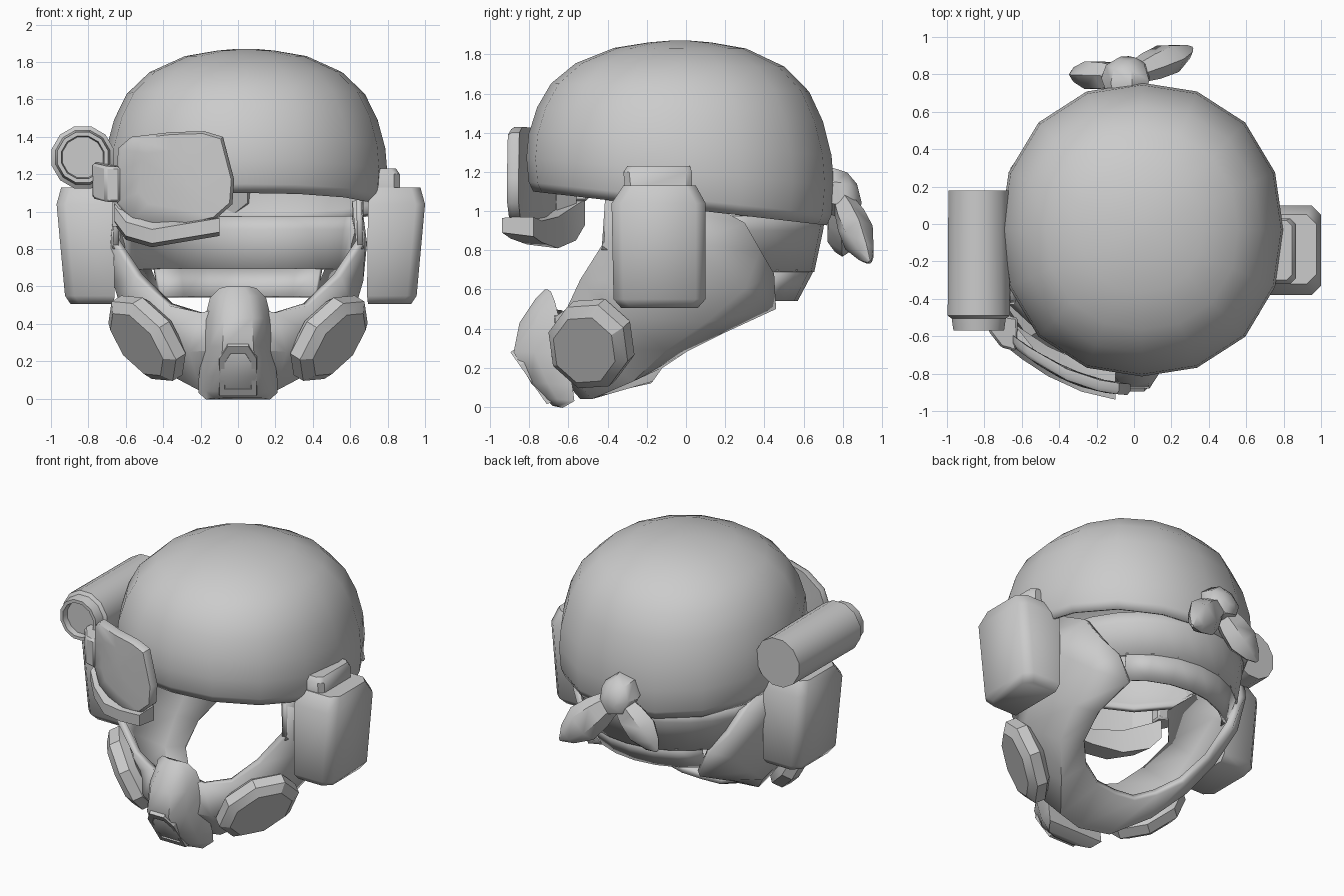
import bpy, bmesh, math
from mathutils import Vector

if "Cube" in bpy.data.objects:
    bpy.data.objects.remove(bpy.data.objects["Cube"])

grey = bpy.data.materials.new("grey")
grey.diffuse_color = (0.6, 0.6, 0.6, 1)
grey.use_nodes = True
grey.node_tree.nodes["Principled BSDF"].inputs["Base Color"].default_value = grey.diffuse_color


def make(name, verts, faces, angle=35, thick=0, bevel=0, mirror=False):
    me = bpy.data.meshes.new(name)
    me.from_pydata([tuple(v) for v in verts], [], faces)
    bm = bmesh.new()
    bm.from_mesh(me)
    bmesh.ops.remove_doubles(bm, verts=bm.verts, dist=1e-4)
    bmesh.ops.recalc_face_normals(bm, faces=bm.faces)
    bm.to_mesh(me)
    bm.free()
    me.materials.append(grey)
    ob = bpy.data.objects.new(name, me)
    bpy.context.collection.objects.link(ob)
    if mirror:
        m = ob.modifiers.new("mirror", 'MIRROR')
        m.use_clip = True
    if thick:
        s = ob.modifiers.new("shell", 'SOLIDIFY')
        s.thickness, s.offset = thick, -1
    if bevel:
        b = ob.modifiers.new("bevel", 'BEVEL')
        b.width, b.segments = bevel, 1
    bpy.ops.object.select_all(action='DESELECT')
    ob.select_set(True)
    bpy.context.view_layer.objects.active = ob
    bpy.ops.object.shade_smooth_by_angle(angle=math.radians(angle))
    return ob


def loft(rings, closed=True, start=True, end=True):
    """Skin a list of equal-length point rows."""
    n = len(rings[0])
    verts = [p for r in rings for p in r]
    faces = [(i * n + j, i * n + (j + 1) % n, (i + 1) * n + (j + 1) % n, (i + 1) * n + j)
             for i in range(len(rings) - 1) for j in range(n if closed else n - 1)]
    if closed and start:
        faces.append(tuple(range(n)))
    if closed and end:
        faces.append(tuple(range(len(verts) - n, len(verts))))
    return verts, faces


def spun(c, axes, profile, n):
    """Rings of n points around axis w; profile is (scale, distance along w)."""
    u, v, w = axes
    return [[c + w * d + u * r * math.cos(2 * math.pi * (k + .5) / n)
             + v * r * math.sin(2 * math.pi * (k + .5) / n) for k in range(n)] for r, d in profile]


# helmet dome: squarish rings above a sloping rim
def dome_ring(f, t, n=16):
    ring = []
    for k in range(n):
        a = 2 * math.pi * k / n
        c, s = math.cos(a), math.sin(a)
        q = (abs(c) ** 2.2 + abs(s) ** 2.2) ** (-1 / 2.2)
        x, y = 0.042 + 0.757 * f * q * c, -0.03 + 0.785 * f * q * s
        rim = 1.01 - 0.115 * y
        ring.append((x, y, rim + t * (1.87 - rim)))
    return ring


profile = [(.955, 0), (.985, .06), (1, .22), (.985, .38), (.93, .56), (.84, .72),
           (.68, .855), (.43, .955), (.2, .99), (.07, 1)]
v, f = loft([dome_ring(*p) for p in profile], start=False)
make("helmet_dome", v, f, 50, thick=0.03)

# mask shell: upper edge, middle, jaw corner, neck edge of each column from chin to ear
cols = [[(0, -.68, .5), (0, -.74, .27), (0, -.54, .04), (0, -.18, .12)],
        [(.2, -.67, .46), (.26, -.66, .25), (.2, -.48, .04), (.15, -.17, .13)],
        [(.38, -.61, .5), (.47, -.48, .3), (.37, -.27, .13), (.29, -.12, .2)],
        [(.55, -.54, .65), (.62, -.34, .46), (.52, -.1, .29), (.41, 0, .28)],
        [(.68, -.42, .84), (.67, -.18, .63), (.58, .1, .43), (.46, .2, .38)],
        [(.66, -.4, 1.06), (.69, .02, .83), (.6, .3, .6), (.43, .46, .5)],
        [(.66, .08, 1.06), (.66, .3, .94), (.6, .38, .8), (.5, .45, .68)]]
v, f = loft(cols, closed=False)
make("mask_shell", v, f, 45, thick=0.05, mirror=True)

# temple strap linking mask and dome
v, f = loft([[(.64, -.43, .8), (.64, -.25, .8)], [(.63, -.41, 1.1), (.64, -.2, 1.1)]], False)
make("temple_strap", v, f, thick=0.03, mirror=True)

# snout rows: height, front y, back y, half width
rows = [(.6, -.72, -.69, .06), (.55, -.77, -.67, .11), (.43, -.85, -.64, .14), (.28, -.88, -.62, .15),
        (.12, -.79, -.58, .17), (.04, -.715, -.57, .17), (.005, -.68, -.63, .13)]
rings = []
for z, y, back, w in rows:
    half = [(w + .04, back, z - .01), (w, y + (back - y) * .4, z), (w * .55, y, z)]
    rings.append(half + [(-x, q, h) for x, q, h in reversed(half)])
v, f = loft(rings)
make("snout", v, f, 50)

# exhaust valve: framed port on the sloping lower snout
port = [(.05, .27), (.09, .21), (.09, .03), (-.09, .03), (-.09, .21), (-.05, .27)]


def port_ring(s, d):
    out = []
    for x, z in port:
        h = .14 + (z - .14) * s
        out.append((x * s, -.69 - .70 * h - d, h - .5 * d))
    return out


v, f = loft([port_ring(1.15, -.03), port_ring(1.1, .008), port_ring(.8, .008), port_ring(.72, -.02)])
make("valve_port", v, f, 20)

# cheek filters
for side in (1, -1):
    w = Vector((.74, -.5, -.45)).normalized()
    u = Vector((.62, .45, .6))
    u = (u - w * u.dot(w)).normalized()
    vv = w.cross(u)
    axes = [u * .28, vv * .225, w]
    rings = spun(Vector((.505, -.495, .312)), axes,
                 [(.8, -.1), (1, -.06), (1, .01), (.78, .05)], 8)
    rings = [[(p.x * side, p.y, p.z) for p in r] for r in rings]
    v, f = loft(rings)
    make("cheek_filter", v, f, 30)


# ear cups and their caps
def cup_ring(x0, x1, y0, y1, z, side, c=0.05):
    pts = [(x0, y0), (x1 - c, y0), (x1, y0 + c), (x1, y1 - c), (x1 - c, y1), (x0, y1)]
    return [(.015 + side * x, y, z) for x, y in pts]


for side in (1, -1):
    v, f = loft([cup_ring(.68, .91, -.33, .06, .505, side), cup_ring(.675, .94, -.37, .1, .55, side),
                 cup_ring(.68, .985, -.38, .1, 1.04, side), cup_ring(.7, .96, -.32, .05, 1.13, side)])
    make("ear_cup", v, f, 50)
    v, f = loft([cup_ring(.66, .85, -.31, .03, 1.1, side, .03), cup_ring(.66, .85, -.32, .03, 1.2, side, .03),
                 cup_ring(.67, .83, -.3, .02, 1.23, side, .03)])
    make("ear_cup_cap", v, f, 40)

# side lamp with recessed lens
axes = [Vector((1, 0, 0)), Vector((0, 0, 1)), Vector((0, -1, 0))]
v, f = loft(spun(Vector((-.83, 0, 1.29)), axes,
                 [(.168, -.18), (.172, .49), (.15, .505), (.14, .57), (.118, .57), (.112, .53)], 12))
make("side_lamp", v, f, 35)


# eye plate bent around the brow
def bend(x):
    return -.905 + .62 * x * x


def eye_ring(s, d):
    c = Vector((-.34, 1.18))
    out = []
    for x, z in [(-.64, 1.34), (-.57, 1.4), (-.36, 1.425), (-.18, 1.43), (-.08, 1.4), (-.02, 1.17),
                 (-.03, 1.04), (-.12, .96), (-.33, .91), (-.57, .95), (-.66, 1.05), (-.65, 1.2)]:
        p = c + (Vector((x, z)) - c) * s
        out.append((p.x, bend(p.x) + d, p.y))
    return out


rings = [eye_ring(.2, .06), eye_ring(.6, .055), eye_ring(1, .05), eye_ring(1, .01),
         eye_ring(.95, -.01), eye_ring(.6, -.012), eye_ring(.2, -.015)]
v, f = loft(rings)
make("eye_plate", v, f, 50)

# ledge below the eye plate
rings = []
for x, lo, hi in [(-.66, .93, 1.06), (-.6, .85, 1.03), (-.46, .81, .97), (-.28, .84, .95), (-.1, .87, .97)]:
    y = bend(x)
    rings.append([(x, y - .04, lo + .02), (x, y + .12, lo), (x, y + .12, hi), (x, y + .03, hi),
                  (x, y - .04, min(hi, lo + .095))])
v, f = loft(rings)
make("eye_ledge", v, f, 30)

# bracket joining eye plate to lamp and dome
v, f = loft([[(-.71, -.66, z), (-.63, -.68, z), (-.62, -.5, z), (-.76, -.48, z + .03), (-.78, -.57, z + .02)]
             for z in (1.05, 1.24)])
make("hinge_bracket", v, f, 30, bevel=.012)
v, f = loft([[(-.67, -.63, z), (-.59, -.68, z), (-.54, -.66, z), (-.62, -.56, z)] for z in (.92, 1.2)])
make("eye_plate_arm", v, f, 30)

# nape band with a lower lip
rings = []
for k in range(13):
    a = math.radians(14 + 152 * k / 12)
    c, s = math.cos(a), math.sin(a)
    rings.append([(.68 * c, .71 * s, .97), (.665 * c, .7 * s, .9), (.64 * c, .655 * s, .69)])
v, f = loft(rings, False)
make("nape_band", v, f, 40, thick=.035)
rings = []
for k in range(7):
    a = math.radians(45 + 90 * k / 6)
    c, s = math.cos(a), math.sin(a)
    rings.append([(.64 * c, .655 * s, .7), (.6 * c, .57 * s, .54)])
v, f = loft(rings, False)
make("nape_lip", v, f, 40, thick=.025)

# back knot with two leaf-shaped tails
axes = [Vector((1, 0, 0)), Vector((0, -.25, 1)), Vector((0, 1, 0))]
v, f = loft(spun(Vector((-.04, .76, 1.09)), axes, [(.1, -.08), (.135, .02), (.11, .09), (.05, .125)], 7))
make("knot", v, f, 45)
for name, end in (("tail_right", (.31, .94, .74)), ("tail_left", (-.34, .8, .78))):
    a, b = Vector((-.03, .79, 1.07)), Vector(end)
    w = b - a
    u = w.cross(Vector((0, 1, 0))).normalized()
    t = u.cross(w).normalized()
    rings = []
    for p, wid, th in [(0, .06, .05), (.35, .11, .08), (.62, .125, .085), (.87, .07, .045), (1, .01, .01)]:
        rings.append([a + w * p + u * wid * math.cos(i * math.pi / 3) + t * th * math.sin(i * math.pi / 3)
                      for i in range(6)])
    v, f = loft(rings)
    make(name, v, f, 50)
